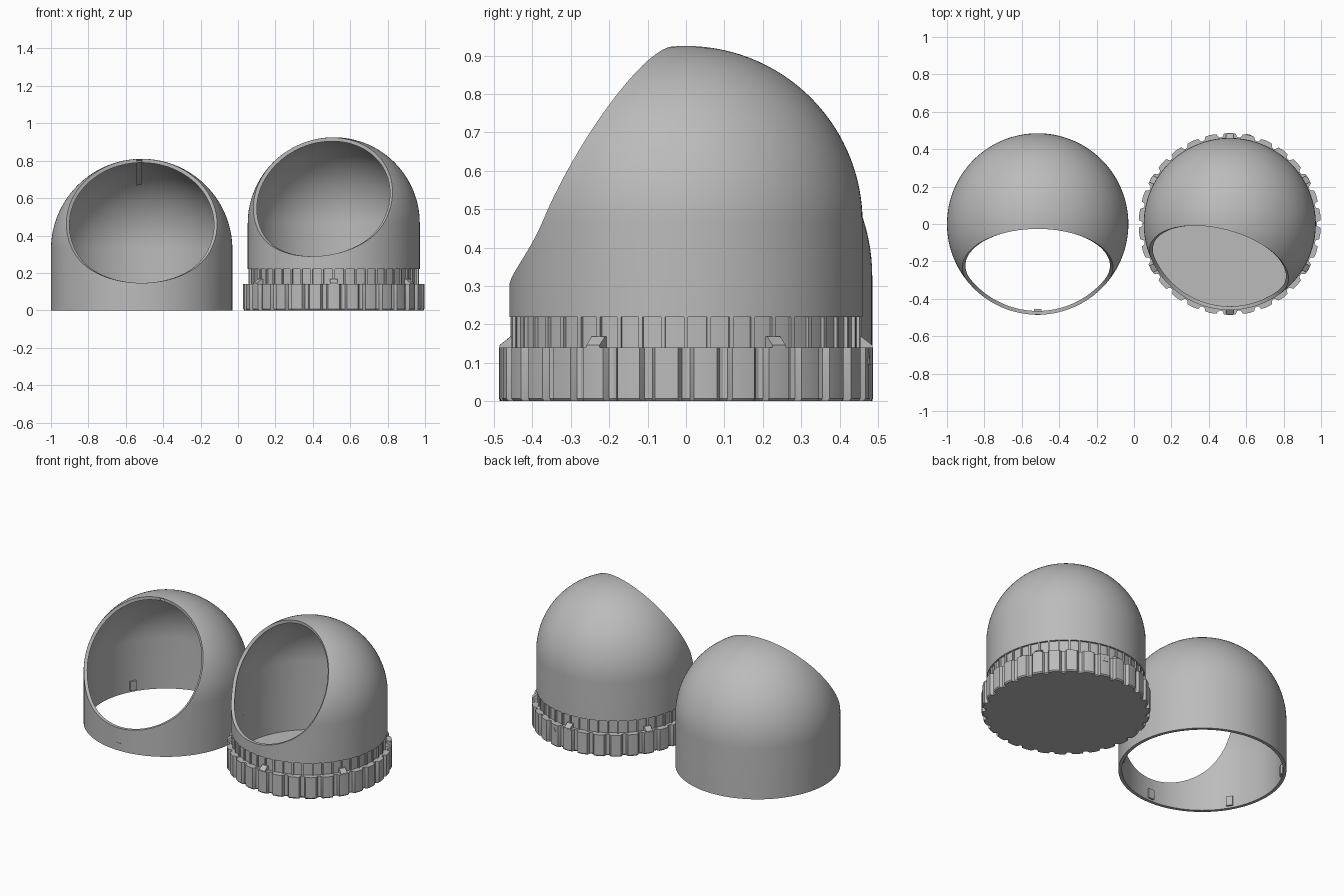
import bpy, bmesh, math
from mathutils import Vector, Matrix

if "Cube" in bpy.data.objects:
    bpy.data.objects.remove(bpy.data.objects["Cube"])

grey = bpy.data.materials.new("grey_plastic")
grey.diffuse_color = (0.5, 0.5, 0.5, 1)
grey.use_nodes = True
grey.node_tree.nodes["Principled BSDF"].inputs["Base Color"].default_value = grey.diffuse_color


def make_object(name, bm, x=0.0, turn=0.0):
    bmesh.ops.recalc_face_normals(bm, faces=bm.faces[:])
    mesh = bpy.data.meshes.new(name)
    bm.to_mesh(mesh)
    bm.free()
    mesh.materials.append(grey)
    ob = bpy.data.objects.new(name, mesh)
    bpy.context.collection.objects.link(ob)
    ob.location.x = x
    ob.rotation_euler.z = turn
    return ob


def select(ob):
    bpy.ops.object.select_all(action='DESELECT')
    ob.select_set(True)
    bpy.context.view_layer.objects.active = ob


def smooth(ob):
    select(ob)
    bpy.ops.object.shade_smooth_by_angle(angle=math.radians(30))


def skin(bm, loops):
    """Join a stack of equal closed loops and cap both ends."""
    rings = [[bm.verts.new(p) for p in loop] for loop in loops]
    n = len(rings[0])
    for a, b in zip(rings, rings[1:]):
        for i in range(n):
            j = (i + 1) % n
            bm.faces.new((a[i], a[j], b[j], b[i]))
    bm.faces.new(rings[0][::-1])
    bm.faces.new(rings[-1])


def circle(r, z, angles):
    return [(r * math.cos(a), r * math.sin(a), z) for a in angles]


def box(bm, size, radius, z, angle):
    """Box set on a circle: size is radial, tangential, vertical."""
    m = (Matrix.Rotation(angle, 4, 'Z') @ Matrix.Translation((radius, 0, z))
         @ Matrix.Diagonal((*size, 1)))
    bmesh.ops.create_cube(bm, size=1, matrix=m)


def dome(name, x, R, z0, zc, hole_y, hole_z, hole_r, turn):
    """Round-topped shell with a tilted round opening drilled in the front."""
    seg = [2 * math.pi * i / 128 for i in range(128)]
    loops = [circle(R, z0, seg)]
    for k in range(30):
        t = math.pi / 2 * k / 30
        loops.append(circle(R * math.cos(t), zc + R * math.sin(t), seg))
    loops.append(circle(0.004, zc + R, seg))
    bm = bmesh.new()
    skin(bm, loops)
    ob = make_object(name, bm)
    # tilted drill
    axis = Vector((0, -0.825, 0.565)).normalized()
    centre = Vector((0, hole_y, zc + hole_z)) + axis * 0.35
    bm = bmesh.new()
    bmesh.ops.create_cone(bm, cap_ends=True, segments=96, radius1=hole_r, radius2=hole_r, depth=1.2,
                          matrix=Matrix.Translation(centre) @ axis.to_track_quat('Z', 'Y').to_matrix().to_4x4())
    drill = make_object("drill", bm)
    drill.hide_render = True
    select(ob)
    cut = ob.modifiers.new("opening", 'BOOLEAN')
    cut.operation, cut.solver, cut.object = 'DIFFERENCE', 'EXACT', drill
    bpy.ops.object.modifier_apply(modifier=cut.name)
    bpy.data.objects.remove(drill)
    # keep only the outer skin, then give it wall thickness
    bm = bmesh.new()
    bm.from_mesh(ob.data)

    def inside(f):
        c = f.calc_center_median()
        rho = math.hypot(c.x, c.y, max(c.z - zc, 0))
        return rho < R - 0.015 or c.z < z0 + 1e-4
    bmesh.ops.delete(bm, geom=[f for f in bm.faces if inside(f)], context='FACES')
    bmesh.ops.remove_doubles(bm, verts=bm.verts[:], dist=1e-4)
    bm.to_mesh(ob.data)
    bm.free()
    wall = ob.modifiers.new("wall", 'SOLIDIFY')
    wall.thickness, wall.offset = 0.02, -1
    bpy.ops.object.modifier_apply(modifier=wall.name)
    ob.location.x, ob.rotation_euler.z = x, turn
    smooth(ob)


def pointer(name, x, R, z, angle, size):
    """Small triangular mark lying on a round wall."""
    bm = bmesh.new()
    tri = [(-0.5, -0.5), (0.5, -0.5), (0, 0.5)]
    skin(bm, [[(r, abs(size) * u, z + size * v) for u, v in tri] for r in (R - 0.004, R + 0.002)])
    make_object(name, bm, x, angle)


LX, RX = -0.515, 0.512
TURN = math.radians(-15)
SIX = [math.radians(30 + 60 * k) for k in range(6)]

# Outer cover and inner turning dome
dome("cover_dome", LX, 0.485, 0.0, 0.325, -0.256, 0.153, 0.403, 0)
dome("inner_dome", RX, 0.46, 0.22, 0.465, -0.243, 0.138, 0.382, TURN)

# Catches inside the cover
bm = bmesh.new()
for a in SIX:
    box(bm, (0.014, 0.04, 0.06), 0.461, 0.042, a)
make_object("cover_catches", bm, LX)

# Toothed base cup
tooth = [(-3.6, 0.485), (0, 0.487), (3.6, 0.485), (4.7, 0.468), (6, 0.465), (7.3, 0.468)]
pts = [(math.radians(6 + 12 * k + a), r) for k in range(30) for a, r in tooth]
ang = [a for a, r in pts]


def gear(z, inset=0.0):
    return [((r - inset) * math.cos(a), (r - inset) * math.sin(a), z) for a, r in pts]


bm = bmesh.new()
skin(bm, [gear(0, 0.006), gear(0.007), gear(0.14), circle(0.448, 0.14, ang), circle(0.448, 0.222, ang),
          circle(0.44, 0.222, ang), circle(0.44, 0.02, ang)])
smooth(make_object("base_cup", bm, RX))

# Upright ribs round the neck of the base
bm = bmesh.new()
for k in range(48):
    box(bm, (0.016, 0.011, 0.082), 0.449, 0.18, math.radians(7.5 * k))
make_object("neck_ribs", bm, RX)

# Sloped snap nubs on the gear top
bm = bmesh.new()
for a in SIX:
    rot = Matrix.Rotation(a, 3, 'Z')
    skin(bm, [[rot @ Vector((r, w, z)) for r, z in ((0.44, 0.135), (0.485, 0.135), (0.485, 0.146), (0.457, 0.168),
                                                    (0.44, 0.168))] for w in (-0.02, 0.02)])
make_object("snap_nubs", bm, RX)

# Alignment marks
pointer("cover_mark", LX, 0.485, 0.035, math.radians(-90), -0.03)
pointer("base_mark", RX, 0.487, 0.11, math.radians(78), 0.03)
